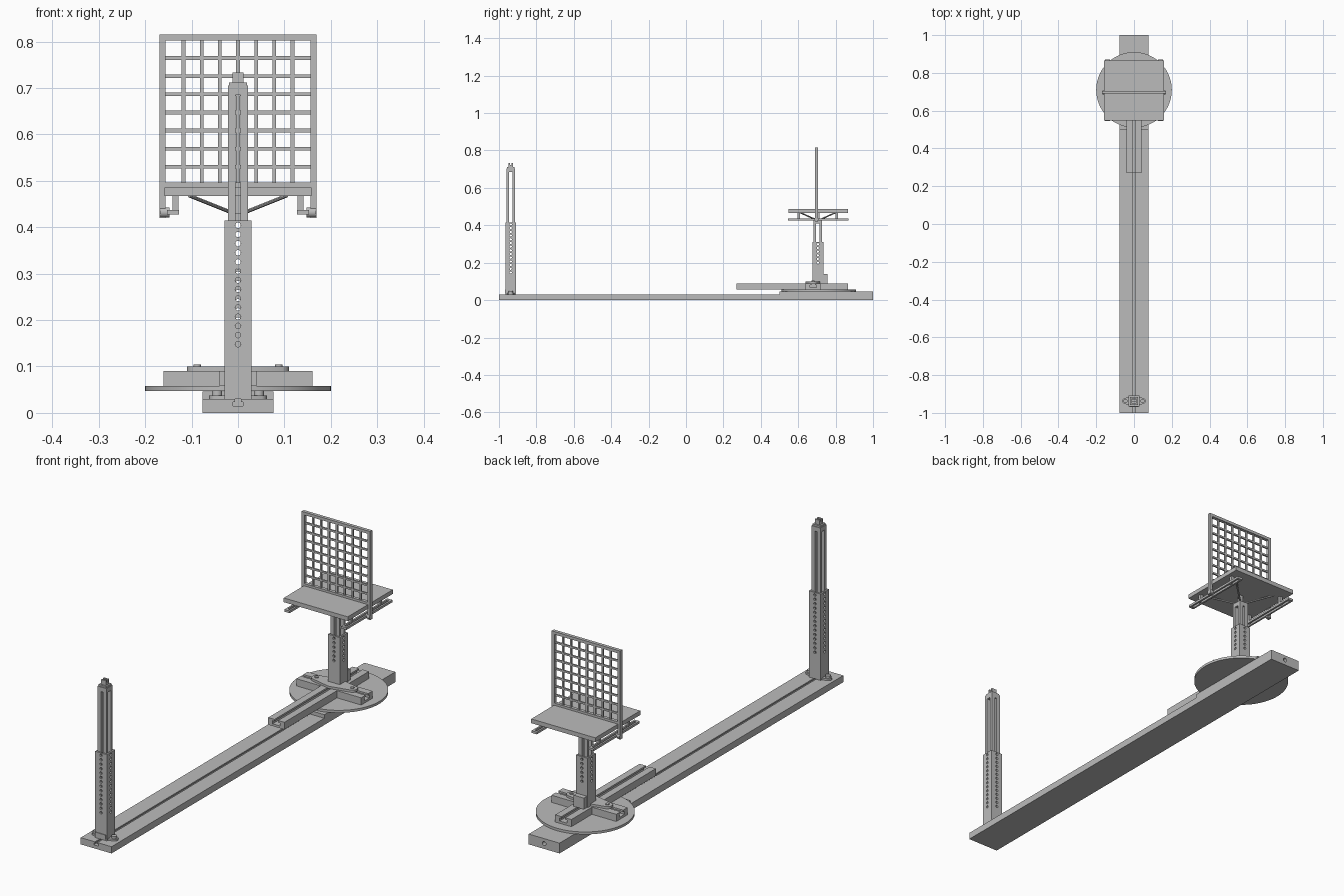
import bpy, bmesh, math
from mathutils import Matrix, Vector

cube = bpy.data.objects.get("Cube")
if cube:
    bpy.data.objects.remove(cube, do_unlink=True)

grey = bpy.data.materials.new("plain grey")
grey.use_nodes = True
COLOUR = (0.5, 0.5, 0.5, 1)
grey.diffuse_color = COLOUR
grey.node_tree.nodes["Principled BSDF"].inputs["Base Color"].default_value = COLOUR


def finish(name, bm, smooth=False):
    bmesh.ops.recalc_face_normals(bm, faces=bm.faces)
    mesh = bpy.data.meshes.new(name)
    bm.to_mesh(mesh)
    bm.free()
    mesh.materials.append(grey)
    ob = bpy.data.objects.new(name, mesh)
    bpy.context.collection.objects.link(ob)
    if smooth:
        bpy.ops.object.select_all(action='DESELECT')
        ob.select_set(True)
        bpy.context.view_layer.objects.active = ob
        bpy.ops.object.shade_smooth_by_angle()
    return ob


def add_box(bm, x, y, z):
    centre = Vector([(a + b) / 2 for a, b in (x, y, z)])
    size = [b - a for a, b in (x, y, z)]
    bmesh.ops.create_cube(bm, size=1, matrix=Matrix.Translation(centre) @ Matrix.Diagonal((*size, 1)))


def boxes(name, *parts):
    bm = bmesh.new()
    for part in parts:
        add_box(bm, *part)
    return finish(name, bm)


def add_rod(bm, start, end, r, n=24):
    a, b = Vector(start), Vector(end)
    turn = (b - a).to_track_quat('Z', 'Y').to_matrix().to_4x4()
    bmesh.ops.create_cone(bm, cap_ends=True, segments=n, radius1=r, radius2=r,
                          depth=(b - a).length, matrix=Matrix.Translation((a + b) / 2) @ turn)


def rods(name, ends, r, n=24):
    bm = bmesh.new()
    for a, b in ends:
        add_rod(bm, a, b, r, n)
    return finish(name, bm, True)


def extrude(name, points, to_3d, vec, smooth=False):
    bm = bmesh.new()
    face = bm.faces.new([bm.verts.new(to_3d(u, v)) for u, v in points])
    out = bmesh.ops.extrude_face_region(bm, geom=[face])
    moved = [g for g in out["geom"] if isinstance(g, bmesh.types.BMVert)]
    bmesh.ops.translate(bm, verts=moved, vec=vec)
    return finish(name, bm, smooth)


def cut(ob, cutter):
    mod = ob.modifiers.new("cut", 'BOOLEAN')
    mod.operation, mod.solver, mod.object = 'DIFFERENCE', 'EXACT', cutter
    bpy.context.view_layer.objects.active = ob
    bpy.ops.object.modifier_apply(modifier=mod.name)
    bpy.data.objects.remove(cutter, do_unlink=True)


def slotted(w, z0, z1, slot, wide, deep, lip):
    """Outline of a bar with a T-shaped slot open at the top."""
    half = [(w, z0), (w, z1), (slot, z1), (slot, z1 - lip), (wide, z1 - lip), (wide, z1 - deep)]
    return half + [(-u, v) for u, v in reversed(half)]


def lozenge(name, cy, half, end_r, mid_r, z0, z1):
    """Plate with rounded ends that swells in the middle."""
    pts = []
    for s in (1, -1):
        pts.append((0, -s * mid_r))
        for i in range(9):
            a = math.radians(-70 + 17.5 * i)
            pts.append((s * (half - end_r + end_r * math.cos(a)), s * end_r * math.sin(a)))
    return extrude(name, pts, lambda u, v: (u, cy + v, z0), (0, 0, z1 - z0), True)


def post(name, cy, z0, z_sleeve, z_top, z_hole):
    """Drilled square sleeve holding a slotted inner post."""
    w, t = 0.029, 0.022
    sleeve = boxes(name + "_sleeve", ((-w, w), (cy - w, cy + w), (z0, z_sleeve)))
    cut(sleeve, boxes("bore", ((-t, t), (cy - t, cy + t), (z0 + 0.02, z_sleeve + 0.05))))
    heights = []
    while z_hole < z_sleeve - 0.005:
        heights.append(z_hole)
        z_hole += 0.0197
    cut(sleeve, rods("holes", [((0, cy - 0.1, z), (0, cy + 0.1, z)) for z in heights], 0.006, 16))
    cut(sleeve, rods("holes", [((-0.1, cy, z), (0.1, cy, z)) for z in heights], 0.006, 16))
    corners = []
    for sx in (1, -1):
        for sy in (1, -1):
            corners.append((sorted((sx * 0.005, sx * t)), sorted((sy * 0.009, sy * t)), (z0 + 0.02, z_top - 0.02)))
    boxes(name + "_inner", *[(x, [cy + v for v in y], z) for x, y, z in corners],
          ((-t, t), (cy - t, cy + t), (z_top - 0.02, z_top)))


FY, RY, CY = -0.937, 0.705, 0.68

# Base board with a long T slot, and its raised rear end
extrude("base_board", slotted(0.076, 0, 0.03, 0.006, 0.011, 0.015, 0.006),
        lambda u, v: (u, -1, v), (0, 1.5, 0))
rear = boxes("base_rear_block", ((-0.076, 0.076), (0.5, 1), (0, 0.046)))
cut(rear, rods("end_hole", [((0, 0.9, 0.024), (0, 1.1, 0.024))], 0.009))

# Front post with foot, clamp and notched tip
post("front_post", FY, 0.03, 0.415, 0.705, 0.148)
lozenge("front_foot", FY, 0.062, 0.016, 0.028, 0.03, 0.038)
rods("front_foot_screws", [((s * 0.045, FY, 0.036), (s * 0.045, FY, 0.048)) for s in (1, -1)], 0.011)
boxes("front_foot_plate", ((-0.025, 0.025), (FY - 0.032, FY - 0.028), (0.036, 0.056)))
boxes("front_post_cap", ((-0.019, 0.019), (FY - 0.019, FY + 0.019), (0.705, 0.712)))
boxes("front_post_tip", ((-0.012, 0.012), (FY - 0.012, FY + 0.012), (0.712, 0.722)),
      ((-0.012, 0.012), (FY - 0.012, FY - 0.004), (0.722, 0.733)),
      ((-0.012, 0.012), (FY + 0.004, FY + 0.012), (0.722, 0.733)))

# Turntable and crossed slotted rails
bm = bmesh.new()
add_rod(bm, (0, 0.71, 0.047), (0, 0.71, 0.058), 0.2, 96)
finish("turntable", bm, True)
rail = slotted(0.04, 0.058, 0.09, 0.009, 0.018, 0.022, 0.008)
extrude("long_rail", rail, lambda u, v: (u, 0.27, v), (0, 0.595, 0))
for side, s in (("left", 1), ("right", -1)):
    extrude(side + "_cross_rail", rail, lambda u, v: (s * 0.04, CY + u, v), (s * 0.12, 0, 0))

# Rear post, clamp plate and back block
lozenge("rear_foot", CY, 0.11, 0.022, 0.042, 0.09, 0.1)
rods("rear_foot_screws", [((s * 0.088, CY, 0.098), (s * 0.088, CY, 0.104)) for s in (1, -1)], 0.008)
post("rear_post", RY, 0.09, 0.31, 0.43, 0.2)
boxes("rear_post_block", ((-0.025, 0.025), (0.734, 0.756), (0.09, 0.14)))
boxes("table_pin", ((-0.008, 0.008), (RY - 0.008, RY + 0.008), (0.43, 0.467)))

# Table with diagonal struts underneath
boxes("table_top", ((-0.158, 0.158), (0.548, 0.865), (0.467, 0.486)))
rods("table_struts", [((sx * 0.015, RY + sy * 0.015, 0.432), (sx * 0.105, RY + sy * 0.095, 0.468))
                      for sx in (1, -1) for sy in (1, -1)], 0.004, 8)

# Slotted side rails hung below the table, with clamp bolts
for side, s in (("left", 1), ("right", -1)):
    def span(a, b):
        return sorted((s * a, s * b))
    strips = [(span(a, a + 0.008), (0.545, 0.87), (0.427, 0.437)) for a in (0.127, 0.145)]
    ends = [(span(0.127, 0.153), (y, y + 0.012), (0.427, 0.437)) for y in (0.545, 0.858)]
    hangers = [(span(0.128, 0.141), (y, y + 0.014), (0.43, 0.468)) for y in (0.595, 0.8)]
    boxes(side + "_table_rail", *strips, *ends, *hangers)
    rods(side + "_clamp_bolt", [((s * 0.148, 0.697, 0.432), (s * 0.168, 0.697, 0.432))], 0.011)

# Upright grid screen
G = (0.69, 0.705)
GI = (0.694, 0.701)
sides = [(sorted((s * 0.156, s * 0.169)), G, (0.42, 0.815)) for s in (1, -1)]
rails = [((-0.158, 0.158), G, (0.802, 0.815)), ((-0.158, 0.158), G, (0.486, 0.496))]
boxes("screen_frame", *sides, *rails)
boxes("screen_bars",
      *[((i * 0.0392 - 0.004, i * 0.0392 + 0.004), GI, (0.49, 0.81)) for i in range(-3, 4)],
      *[((-0.16, 0.16), GI, (z - 0.004, z + 0.004)) for z in [0.491 + i * 0.0391 for i in range(1, 8)]])
